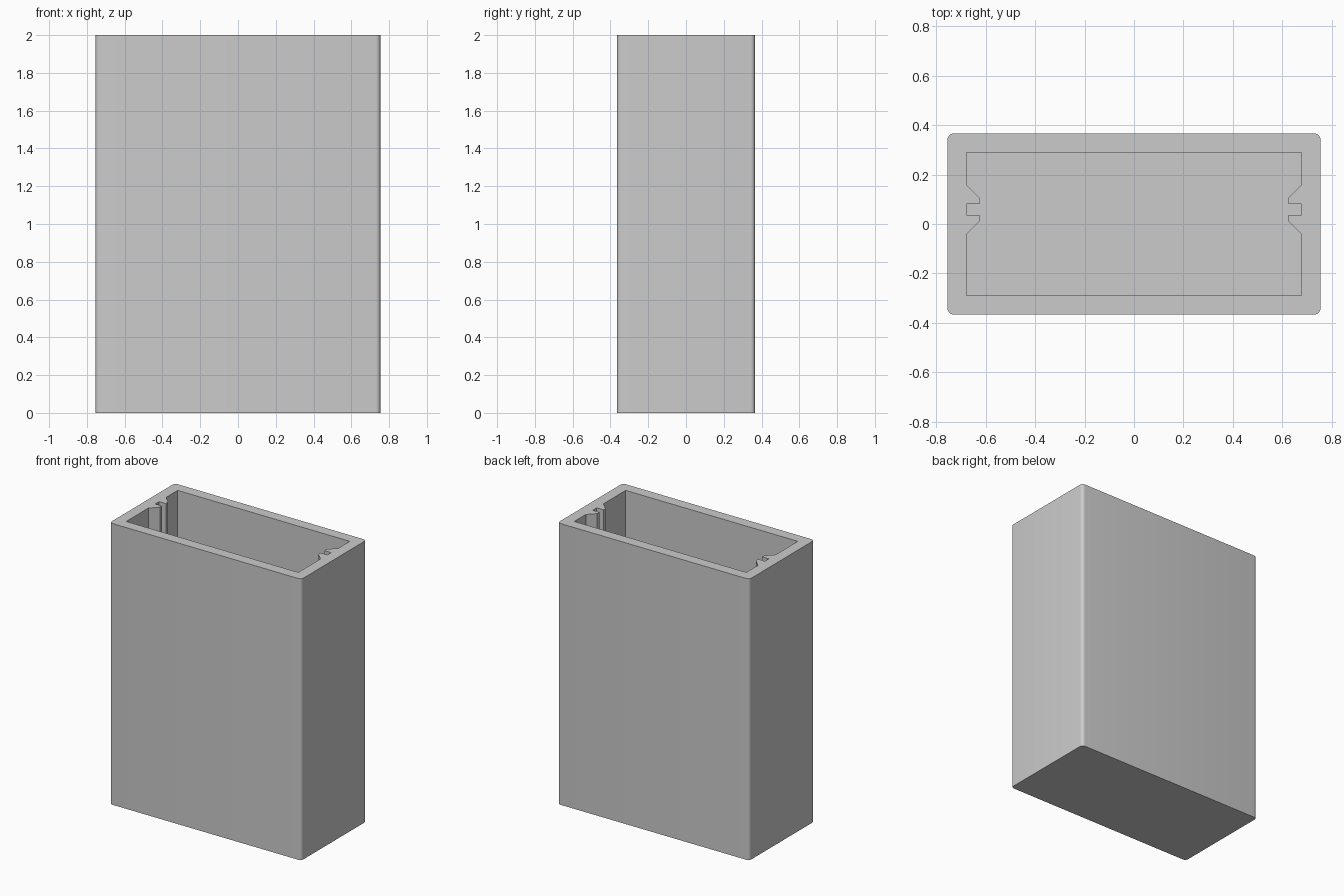
import bpy
import bmesh

WIDTH, DEPTH, HEIGHT = 1.508, 0.732, 2.0
WALL = 0.077
CORNER = 0.024

cube = bpy.data.objects.get("Cube")
if cube:
    bpy.data.objects.remove(cube, do_unlink=True)

# Single grey finish
grey = bpy.data.materials.new("plain_grey")
grey.use_nodes = True
colour = (0.6, 0.6, 0.6, 1)
grey.diffuse_color = colour
grey.node_tree.nodes["Principled BSDF"].inputs["Base Color"].default_value = colour


def prism(name, outline, z0, z1, corner=0):
    """Extrude a flat outline upwards, optionally rounding its upright edges."""
    bm = bmesh.new()
    base = bm.faces.new([bm.verts.new((x, y, z0)) for x, y in outline])
    grown = bmesh.ops.extrude_face_region(bm, geom=[base], use_keep_orig=True)
    top = [v for v in grown["geom"] if isinstance(v, bmesh.types.BMVert)]
    bmesh.ops.translate(bm, verts=top, vec=(0, 0, z1 - z0))
    bmesh.ops.recalc_face_normals(bm, faces=bm.faces)
    if corner:
        upright = [e for e in bm.edges
                   if abs(e.verts[0].co.z - e.verts[1].co.z) > corner]
        bmesh.ops.bevel(bm, geom=upright, offset=corner, segments=6,
                        profile=0.5, affect='EDGES')
    mesh = bpy.data.meshes.new(name)
    bm.to_mesh(mesh)
    bm.free()
    mesh.materials.append(grey)
    obj = bpy.data.objects.new(name, mesh)
    bpy.context.collection.objects.link(obj)
    return obj


# Outer body with rounded upright corners
hx, hy = WIDTH / 2, DEPTH / 2
body = prism("case_body", [(-hx, -hy), (hx, -hy), (hx, hy), (-hx, hy)],
             0, HEIGHT, CORNER)

# Cavity: each end wall carries a tapered, slotted guide rail
ix, iy = hx - WALL, hy - WALL
tip = ix - 0.053
right_side = [(ix, -iy), (ix, -0.04), (tip, 0.013), (tip, 0.036), (ix, 0.036),
              (ix, 0.08), (tip, 0.08), (tip, 0.106), (ix, 0.159), (ix, iy)]
left_side = [(-x, y) for x, y in reversed(right_side)]
cavity = prism("cavity_cutter", right_side + left_side, WALL, HEIGHT + 0.1)
cavity.hide_render = True

# Hollow the body out and discard the cutter
cut = body.modifiers.new("hollow", 'BOOLEAN')
cut.operation = 'DIFFERENCE'
cut.solver = 'EXACT'
cut.object = cavity
bpy.ops.object.select_all(action='DESELECT')
bpy.context.view_layer.objects.active = body
body.select_set(True)
bpy.ops.object.modifier_apply(modifier=cut.name)
bpy.data.objects.remove(cavity, do_unlink=True)

bpy.ops.object.shade_smooth_by_angle(angle=0.6)
